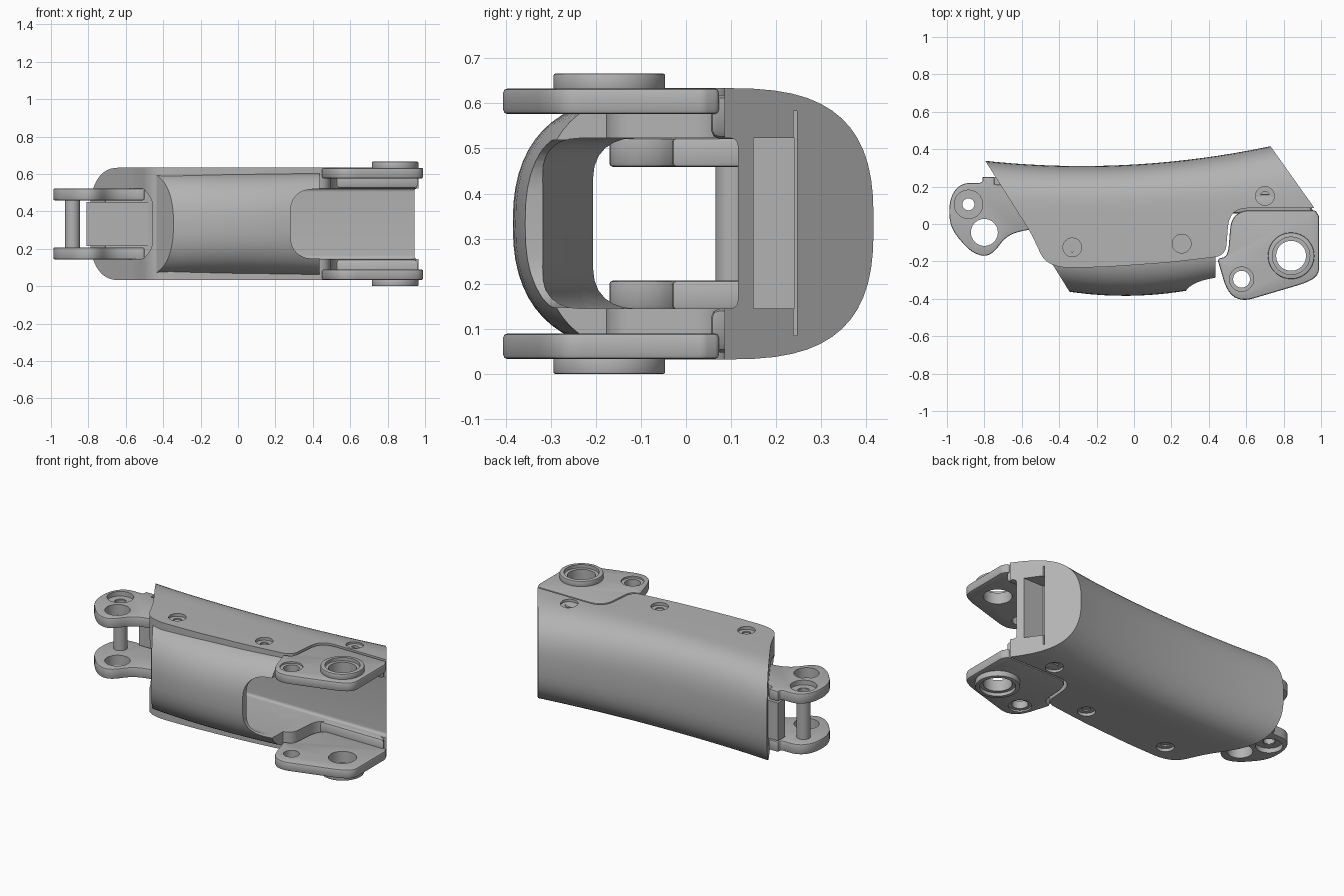
import bpy, bmesh, math
from mathutils import Vector

cube = bpy.data.objects.get("Cube")
if cube:
    bpy.data.objects.remove(cube, do_unlink=True)

MID = 0.333          # mirror height of the whole part
grey = bpy.data.materials.new("machined_grey")
grey.use_nodes = True
COLOUR = (0.45, 0.45, 0.45, 1)
grey.diffuse_color = COLOUR
for node in grey.node_tree.nodes:
    if node.type == 'BSDF_PRINCIPLED':
        node.inputs["Base Color"].default_value = COLOUR
        node.inputs["Roughness"].default_value = 0.5


def loft(name, rings):
    """Closed solid through rings that share a point count."""
    bm = bmesh.new()
    loops = [[bm.verts.new(p) for p in ring] for ring in rings]
    for a, b in zip(loops, loops[1:]):
        for i in range(len(a)):
            j = (i + 1) % len(a)
            bm.faces.new((a[i], a[j], b[j], b[i]))
    bm.faces.new(loops[0])
    bm.faces.new(loops[-1])
    bmesh.ops.recalc_face_normals(bm, faces=bm.faces)
    mesh = bpy.data.meshes.new(name)
    bm.to_mesh(mesh)
    bm.free()
    mesh.materials.append(grey)
    obj = bpy.data.objects.new(name, mesh)
    bpy.context.collection.objects.link(obj)
    return obj


def prism(name, pts, lo, hi, axis='z'):
    place = (lambda p, w: (p[0], p[1], w)) if axis == 'z' else (lambda p, w: (p[0], w, p[1]))
    return loft(name, [[place(p, w) for p in pts] for w in (lo, hi)])


def rounded(pts, radius, steps=6):
    """Outline with softened corners; radius is one value or one per corner."""
    out = []
    radii = radius if isinstance(radius, list) else [radius] * len(pts)
    for i, r in enumerate(radii):
        p, a, b = (Vector(pts[k % len(pts)]) for k in (i, i - 1, i + 1))
        if r == 0:
            out.append(p)
            continue
        s = p + (a - p).normalized() * min(r, (a - p).length * 0.49)
        e = p + (b - p).normalized() * min(r, (b - p).length * 0.49)
        for k in range(steps + 1):
            t = k / steps
            out.append(s * (1 - t) ** 2 + p * 2 * t * (1 - t) + e * t * t)
    return out


def circle(x, y, r, n=40):
    return [(x + r * math.cos(2 * math.pi * i / n), y + r * math.sin(2 * math.pi * i / n))
            for i in range(n)]


def rect(x0, y0, x1, y1):
    return [(x0, y0), (x1, y0), (x1, y1), (x0, y1)]


def bake(obj):
    dg = bpy.context.evaluated_depsgraph_get()
    mesh = bpy.data.meshes.new_from_object(obj.evaluated_get(dg))
    obj.modifiers.clear()
    obj.data = mesh


def boolean(obj, tool, op='DIFFERENCE', keep=False):
    mod = obj.modifiers.new("cut", 'BOOLEAN')
    mod.operation, mod.object, mod.solver = op, tool, 'EXACT'
    bake(obj)
    if not keep:
        bpy.data.objects.remove(tool, do_unlink=True)


def bevel(obj, width):
    mod = obj.modifiers.new("edge", 'BEVEL')
    mod.width, mod.segments = width, 2
    mod.limit_method, mod.angle_limit = 'ANGLE', math.radians(60)
    bake(obj)


def drill(obj, x, y, r, lo, hi):
    boolean(obj, prism("drill", circle(x, y, r), lo, hi))


def sides(lo, hi):
    """The same height range below and above the mirror plane."""
    return (("lower", lo, hi), ("upper", 2 * MID - hi, 2 * MID - lo))


def half_oval(x, start, tip, height, flat, power, n=28):
    """D-shaped section: straight at y = flat, round towards y = tip."""
    ring = [(x, flat, MID + height)]
    for i in range(n + 1):
        t = math.pi * (0.5 - i / n)
        c, s = max(math.cos(t), 0.0), math.sin(t)
        y = start + (tip - start) * c ** (2 / power)
        ring.append((x, y, MID + height * math.copysign(abs(s) ** (2 / power), s)))
    return ring + [(x, flat, MID - height)]


def stations(a, b, n):
    return [a + (b - a) * i / n for i in range(n + 1)]


# Inner tunnel, shared cutter
cavity = loft("tunnel_cutter", [
    [(x, p[0], p[1]) for p in rounded(rect(front, 0.145, back, 0.523), [0.09, 0.02, 0.02, 0.09])]
    for x, front, back in ((-1.1, -0.2, 0.2), (-0.5, -0.2, 0.2), (-0.36, -0.22, 0.115),
                           (0.3, -0.32, 0.115), (1.1, -0.33, 0.115))])
cavity.hide_render = True

# Back shell: curved tube trimmed to its side outline
shell = loft("back_shell", [
    half_oval(x, 0.07, 0.318 + 0.058 * x + 0.104 * x * x, 0.301, -0.45, 2.7)
    for x in stations(-1.0, 1.05, 24)])
outline = rounded(
    [(-0.898, 0.5), (-0.55, -0.05), (-0.48, -0.2), (-0.39, -0.235), (-0.15, -0.23), (0.2, -0.205),
     (0.49, -0.17), (0.51, 0.085), (0.965, 0.085), (0.67, 0.5)],
    [0, 0.05, 0.05, 0.06, 0.1, 0.1, 0.06, 0.1, 0, 0])
boolean(shell, prism("outline", outline, -0.2, 1), 'INTERSECT')
boolean(shell, cavity, keep=True)

# Recess and slit in the slanted end face
boolean(shell, prism("recess", rect(0.78, 0.15, 1.1, 0.24), 0.145, 0.523))
boolean(shell, prism("slit", rect(0.83, 0.238, 1.1, 0.246), 0.085, 0.583))

# Countersunk screw holes on both flat sides
for x, y in ((-0.33, -0.125), (0.255, -0.105), (0.7, 0.15)):
    for _, lo, hi in sides(-0.1, 0.05):
        drill(shell, x, y, 0.05, lo, hi)
    for _, lo, hi in sides(-0.1, 0.1):
        drill(shell, x, y, 0.024, lo, hi)

# Front cover, set in from the shell, with a rounded notch at one end
cover = loft("front_cover", [
    half_oval(x, -0.12, -0.384 + 0.25 * (x + 0.05) ** 2, 0.276, 0.02, 2.4)
    for x in stations(-0.8, 0.6, 20)])
boolean(cover, prism("outline", [(-0.57, 0), (-0.29, -0.45), (0.435, -0.45), (0.435, 0)], -0.2, 1),
        'INTERSECT')
boolean(cover, cavity, keep=True)
notch = rounded(rect(0.28, 0.147, 0.7, 0.519), 0.13, 10)
boolean(cover, prism("notch", notch, -0.6, -0.1, 'y'))
bpy.data.objects.remove(cavity, do_unlink=True)

# Large hinge lugs with bosses, and the ledges that carry them
lug_outline = rounded(
    [(0.522, 0.073), (0.97, 0.073), (0.99, 0.04), (0.99, -0.27), (0.93, -0.312), (0.58, -0.415),
     (0.5, -0.37), (0.445, -0.185), (0.502, -0.175)],
    [0.1, 0.01, 0.01, 0.04, 0.06, 0.06, 0.08, 0.02, 0.06])
ledge = [(0.43, 0.055), (0.97, 0.055), (0.895, 0.16), (0.43, 0.16)]
PIVOT = (0.84, -0.17)
for side, lo, hi in sides(0.033, 0.09):
    lug = prism(side + "_hinge_lug", lug_outline, lo, hi)
    bevel(lug, 0.01)
    drill(lug, *PIVOT, 0.08, -0.1, 0.8)
    drill(lug, 0.575, -0.295, 0.045, -0.1, 0.8)
    for _, a, b in sides(-0.1, 0.043):
        drill(lug, 0.575, -0.295, 0.065, a, b)
for side, lo, hi in sides(0.0, 0.04):
    boss = prism(side + "_hinge_boss", circle(*PIVOT, 0.124, 56), lo, hi)
    bevel(boss, 0.005)
    drill(boss, *PIVOT, 0.08, -0.1, 0.8)
    for _, a, b in sides(-0.1, 0.02):
        drill(boss, *PIVOT, 0.1, a, b)
for side, lo, hi in sides(0.048, 0.145):
    bevel(prism(side + "_hinge_ledge", ledge, lo, hi), 0.02)

# Small hinge plates at the other end
plate_outline = rounded(
    [(-0.5, 0.21), (-0.745, 0.21), (-0.745, 0.25), (-0.81, 0.25), (-0.81, 0.22), (-0.93, 0.22),
     (-0.99, 0.13), (-0.985, -0.02), (-0.87, -0.155), (-0.77, -0.18), (-0.68, -0.06),
     (-0.57, -0.03), (-0.5, -0.03)],
    [0, 0, 0, 0, 0.02, 0.08, 0.08, 0.07, 0.07, 0.07, 0.06, 0.04, 0])
for side, lo, hi in sides(0.143, 0.207):
    plate = prism(side + "_end_plate", plate_outline, lo, hi)
    bevel(plate, 0.008)
    drill(plate, -0.8, -0.045, 0.072, -0.1, 0.8)
    drill(plate, -0.885, 0.105, 0.036, -0.1, 0.8)
    for _, a, b in sides(-0.1, 0.172):
        drill(plate, -0.885, 0.105, 0.076, a, b)

# Hollow pin between the plates
pin = prism("end_pin", circle(-0.885, 0.105, 0.04), 0.175, 2 * MID - 0.175)
drill(pin, -0.885, 0.105, 0.032, -0.1, 0.8)

# Mounting block inside the open end, with its screw
prism("mount_block", rect(-0.81, 0.18, -0.48, 0.25), 0.215, 0.451)
prism("mount_screw", circle(-0.555, MID, 0.02), 0.174, 0.2, 'y')

# Smooth curved faces, keep edges crisp
for obj in bpy.context.collection.objects:
    if obj.type == 'MESH' and obj.data.materials and obj.data.materials[0] == grey:
        bpy.ops.object.select_all(action='DESELECT')
        obj.select_set(True)
        bpy.context.view_layer.objects.active = obj
        bpy.ops.object.shade_smooth_by_angle(angle=math.radians(30))
